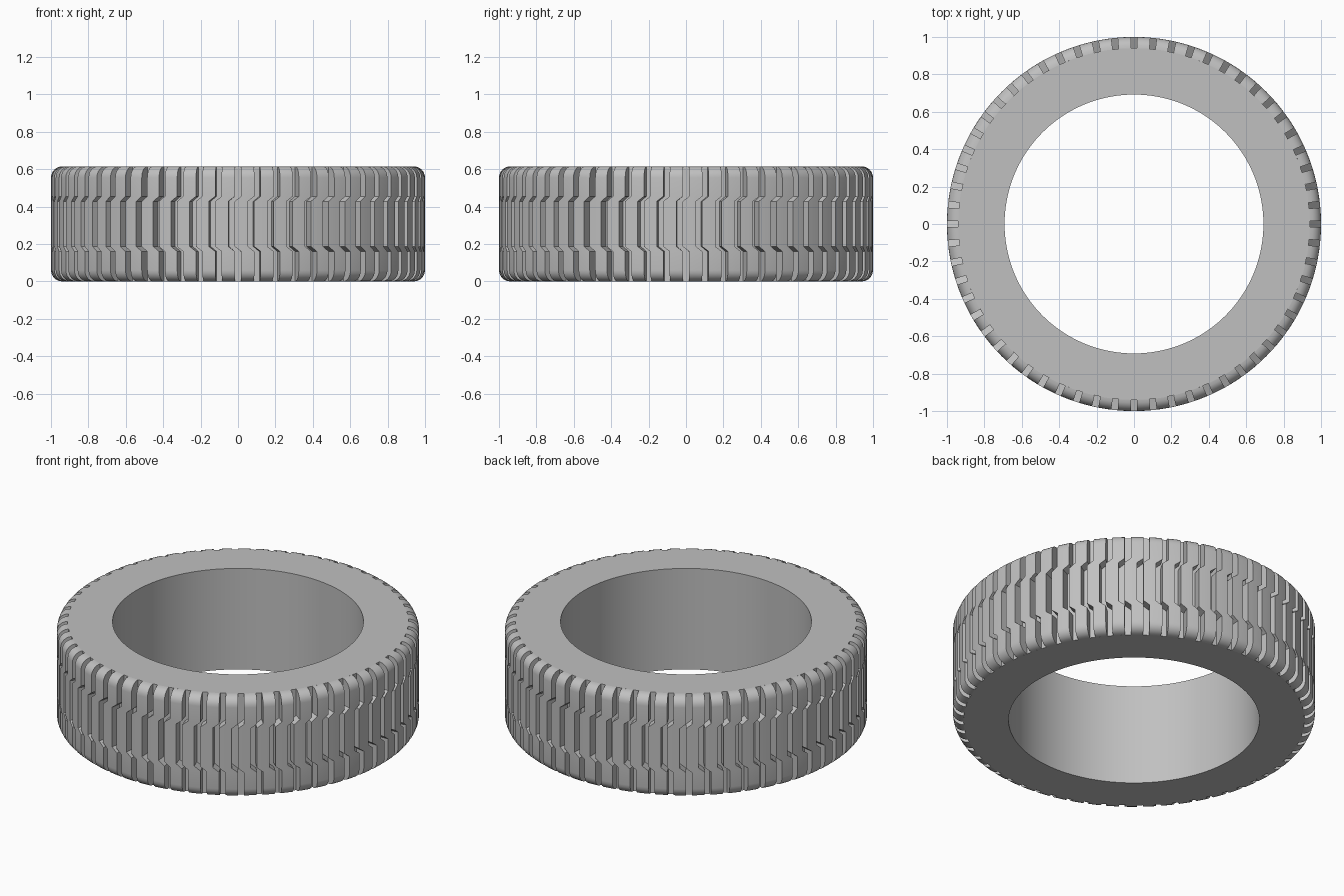
import bpy
import bmesh
from math import sin, cos, pi

if "Cube" in bpy.data.objects:
    bpy.data.objects.remove(bpy.data.objects["Cube"], do_unlink=True)

HEIGHT, OUTER, FLOOR, BORE = 0.615, 1.0, 0.94, 0.692
LUGS, GROOVE, JOG = 60, 0.034, 0.035
ROUND = OUTER - FLOOR
PITCH = 2 * pi / LUGS

rubber = bpy.data.materials.new("grey rubber")
rubber.use_nodes = True
colour = (0.53, 0.53, 0.53, 1)
rubber.diffuse_color = colour
rubber.node_tree.nodes["Principled BSDF"].inputs["Base Color"].default_value = colour


def polar(r, a, z):
    return (r * cos(a), r * sin(a), z)


def finish(bm, name):
    bmesh.ops.recalc_face_normals(bm, faces=bm.faces)
    mesh = bpy.data.meshes.new(name)
    bm.to_mesh(mesh)
    bm.free()
    mesh.materials.append(rubber)
    obj = bpy.data.objects.new(name, mesh)
    bpy.context.collection.objects.link(obj)
    bpy.ops.object.select_all(action='DESELECT')
    obj.select_set(True)
    bpy.context.view_layer.objects.active = obj
    bpy.ops.object.shade_smooth_by_angle()
    return obj


# Tyre body: a rectangular section swept around the axis
bm = bmesh.new()
section = [(BORE, 0), (FLOOR, 0), (FLOOR, HEIGHT), (BORE, HEIGHT)]
steps = LUGS * 4
rings = [[bm.verts.new(polar(r, 2 * pi * i / steps, z)) for r, z in section]
         for i in range(steps)]
for i, ring in enumerate(rings):
    after = rings[(i + 1) % steps]
    for j in range(4):
        k = (j + 1) % 4
        bm.faces.new((ring[j], after[j], after[k], ring[k]))
finish(bm, "tyre_body")

# Lug profile: rounded shoulder, then a sideways jog in the middle band
half = [(FLOOR + ROUND * sin(t * pi / 12), ROUND * (1 - cos(t * pi / 12)), 0)
        for t in range(7)]
half += [(OUTER, 0.16, 0), (OUTER, 0.187, -JOG)]
profile = half + [(r, HEIGHT - z, s) for r, z, s in reversed(half)]

# Tread lugs: curved blocks with open backs seated in the body
bm = bmesh.new()
columns = 4
for n in range(LUGS):
    start = -pi / 2 + n * PITCH + GROOVE / 2
    grid = []
    for r, z, shift in profile:
        angles = [start + shift + (PITCH - GROOVE) * c / columns
                  for c in range(columns + 1)]
        row = [polar(r, a, z) for a in angles]
        root = FLOOR - 0.004
        row = [polar(root, angles[0], z)] + row + [polar(root, angles[-1], z)]
        grid.append([bm.verts.new(p) for p in row])
    for low, high in zip(grid, grid[1:]):
        for c in range(len(low) - 1):
            bm.faces.new((low[c], low[c + 1], high[c + 1], high[c]))
finish(bm, "tread_lugs")
